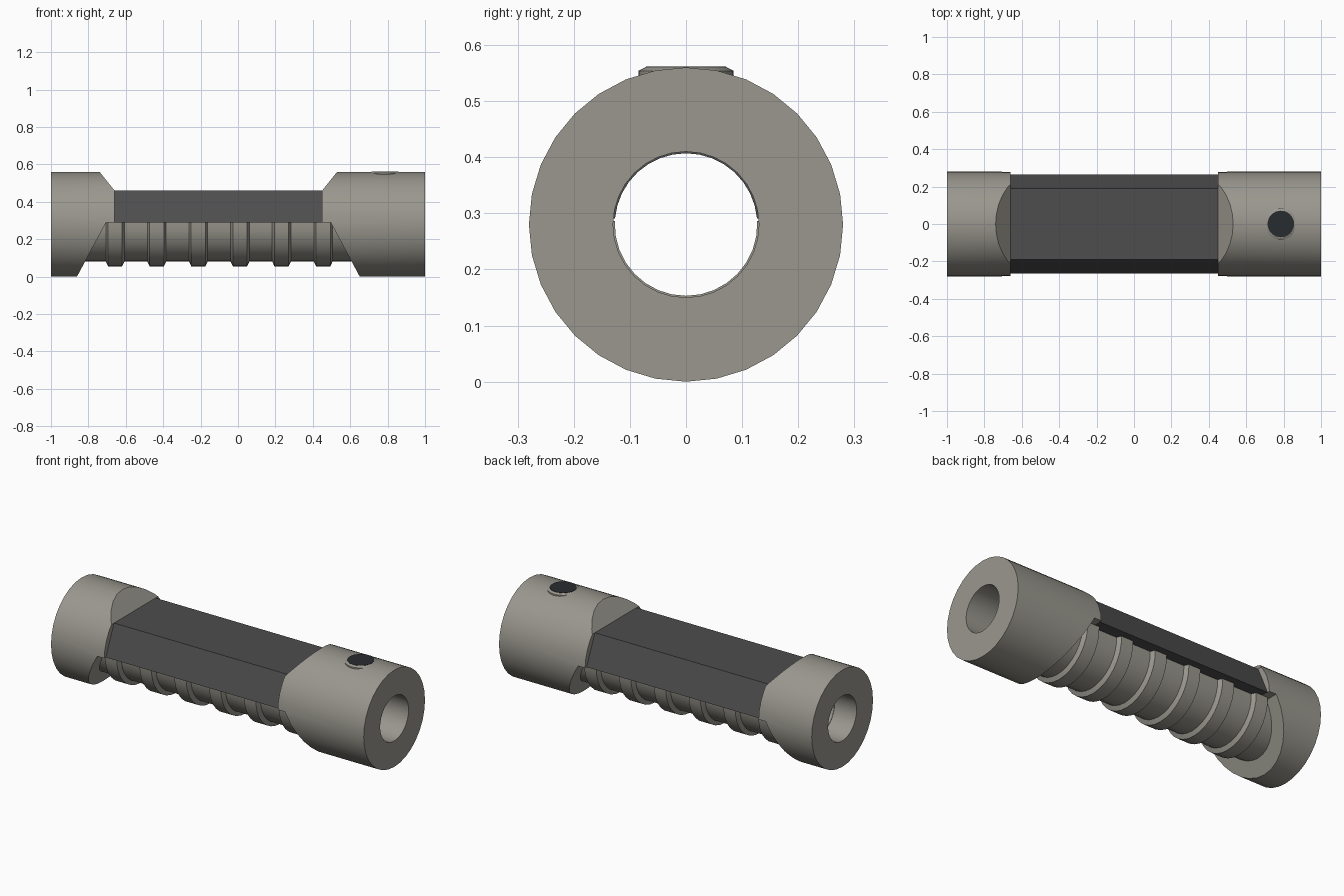
import bpy, bmesh, math

if "Cube" in bpy.data.objects:
    bpy.data.objects.remove(bpy.data.objects["Cube"])

R, BORE, CZ, MID = 0.28, 0.13, 0.28, -0.105   # tube radius, bore, axis height, middle of the grip


def material(name, rgb):
    m = bpy.data.materials.new(name)
    m.diffuse_color = (*rgb, 1)
    m.use_nodes = True
    m.node_tree.nodes["Principled BSDF"].inputs["Base Color"].default_value = m.diffuse_color
    return m


metal = material("warm grey metal", (0.32, 0.31, 0.27))
rubber = material("dark grey grip", (0.075, 0.075, 0.075))
black = material("black button", (0.022, 0.025, 0.028))


def make(name, verts, faces, mat, smooth=True):
    me = bpy.data.meshes.new(name)
    me.from_pydata(verts, [], faces)
    bm = bmesh.new()
    bm.from_mesh(me)
    bmesh.ops.recalc_face_normals(bm, faces=bm.faces)
    bm.to_mesh(me)
    bm.free()
    ob = bpy.data.objects.new(name, me)
    bpy.context.collection.objects.link(ob)
    me.materials.append(mat)
    if smooth:
        activate(ob)
        bpy.ops.object.shade_smooth_by_angle(angle=math.radians(25))
    return ob


def activate(ob):
    bpy.ops.object.select_all(action='DESELECT')
    ob.select_set(True)
    bpy.context.view_layer.objects.active = ob


def lathe(name, loop, n, mat, a0=0.0, a1=None):
    """Turn a closed (x, radius) loop about the x axis; open sweeps get capped ends."""
    full = a1 is None
    rings = n if full else n + 1
    span = 2 * math.pi if full else a1 - a0
    verts, k = [], len(loop)
    for i in range(rings):
        a = a0 + span * i / n
        verts += [(x, r * math.cos(a), CZ + r * math.sin(a)) for x, r in loop]
    faces = []
    for i in range(n):
        b, c = i * k, ((i + 1) % rings) * k
        faces += [(b + j, b + (j + 1) % k, c + (j + 1) % k, c + j) for j in range(k)]
    if not full:
        faces += [tuple(range(k)), tuple(range(n * k, rings * k))]
    return make(name, verts, faces, mat)


def prism(name, outline, to3d, lo, hi, mat, smooth=True):
    k = len(outline)
    verts = [to3d(p, lo) for p in outline] + [to3d(p, hi) for p in outline]
    faces = [tuple(range(k)), tuple(range(k, 2 * k))]
    faces += [(i, (i + 1) % k, k + (i + 1) % k, k + i) for i in range(k)]
    return make(name, verts, faces, mat, smooth)


# End sleeves: one thick tube with the middle cut away along a stepped side profile
sleeves = lathe("end_sleeves", [(-1, R), (1, R), (1, BORE), (-1, BORE)], 32, metal)
half = [(0.683, 0.62), (0.555, 0.46), (0.555, 0.29), (0.60, 0.29), (0.788, -0.06)]
cut = [(MID + d, z) for d, z in half] + [(MID - d, z) for d, z in reversed(half)]
cutter = prism("cutter", cut, lambda p, y: (p[0], y, p[1]), -0.5, 0.5, metal, False)
cutter.hide_render = True
mod = sleeves.modifiers.new("cut", 'BOOLEAN')
mod.operation, mod.solver, mod.object = 'DIFFERENCE', 'EXACT', cutter
activate(sleeves)
bpy.ops.object.modifier_apply(modifier=mod.name)
bpy.data.objects.remove(cutter)
activate(sleeves)
bpy.ops.object.shade_smooth_by_angle(angle=math.radians(25))

# Ribbed lower core: half turned profile with six chamfered ribs
outer = [(-0.86, 0.20)]
for i in range(6):
    c = -0.657 + i * 0.2225
    outer += [(c - 0.05, 0.20), (c - 0.038, 0.225), (c + 0.038, 0.225), (c + 0.05, 0.20)]
outer += [(0.65, 0.20), (0.65, 0.127), (-0.86, 0.127)]
lathe("ribbed_core", outer, 16, metal, math.radians(177.2), math.radians(362.8))

# Upper grip: flat-topped cover with sloping sides and an arched bore
arch = [(0.127 * math.cos(a), CZ + 0.127 * math.sin(a))
        for a in (math.radians(5 + 170 * i / 16) for i in range(17))]
cover = [(-0.265, 0.29), (-0.19, 0.46), (0.19, 0.46), (0.265, 0.29)] + arch
prism("upper_grip", cover, lambda p, x: (x, p[0], p[1]), -0.662, 0.452, rubber)


# Button and its bevelled rim on top of the long sleeve
def disc(name, rings, n, mat):
    verts = [(0.785 + r * math.cos(2 * math.pi * i / n), r * math.sin(2 * math.pi * i / n), z)
             for r, z in rings for i in range(n)]
    faces = [(j * n + i, j * n + (i + 1) % n, (j + 1) * n + (i + 1) % n, (j + 1) * n + i)
             for j in range(len(rings) - 1) for i in range(n)]
    faces += [tuple(range(n)), tuple(range((len(rings) - 1) * n, len(rings) * n))]
    make(name, verts, faces, mat)


disc("button_rim", [(0.085, 0.52), (0.085, 0.554), (0.072, 0.5605)], 32, metal)
disc("button", [(0.071, 0.53), (0.071, 0.562)], 32, black)
